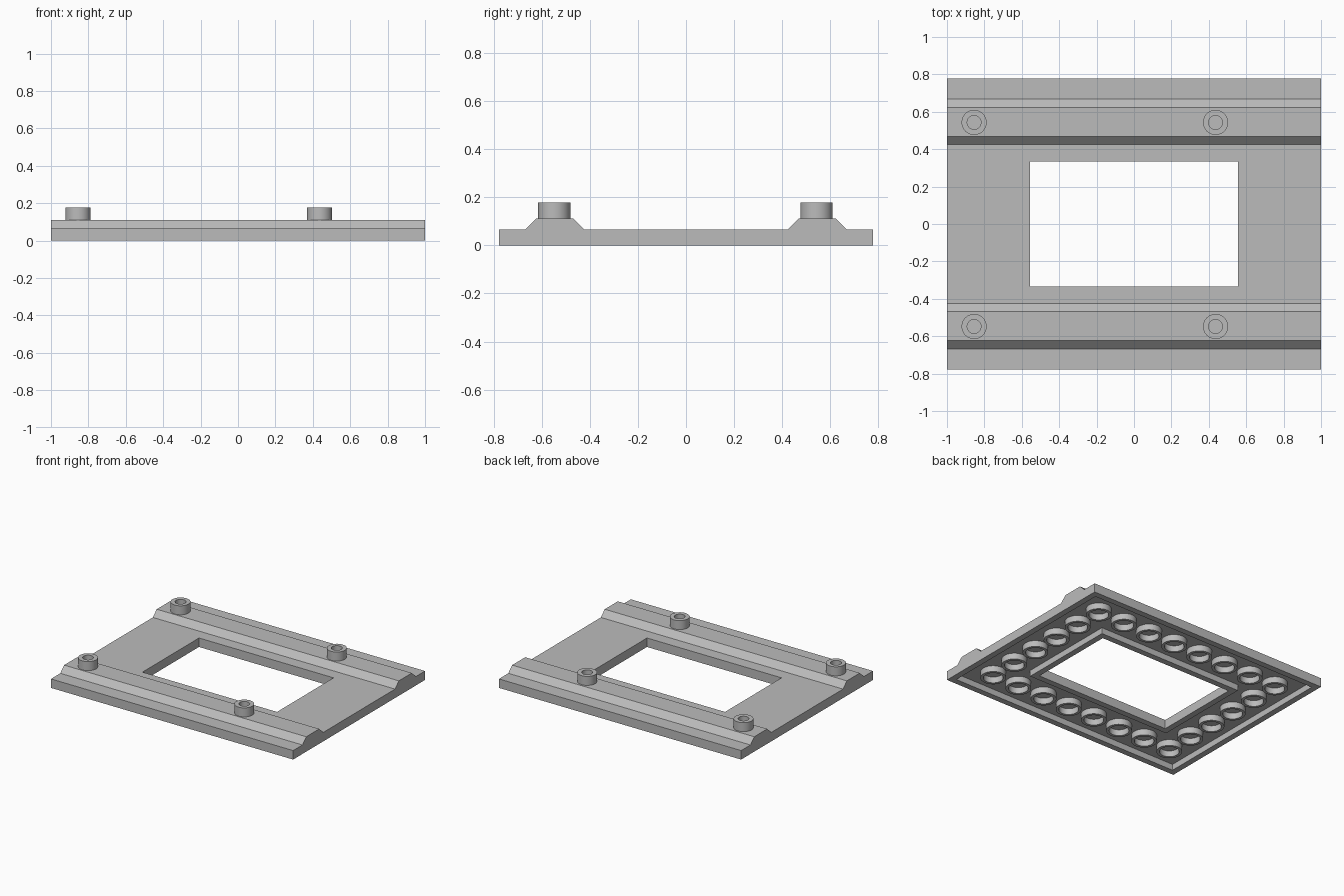
import bpy, bmesh, math

cube = bpy.data.objects.get("Cube")
if cube:
    bpy.data.objects.remove(cube, do_unlink=True)

PITCH = 2 / 9                      # grid cell of the plate
HALF_X, HALF_Y = 1.0, 3.5 * PITCH  # plate half sizes
WIN_X, WIN_Y = 2.5 * PITCH, 1.5 * PITCH
WALL = 0.045
CEILING, DECK, RIDGE = 0.045, 0.067, 0.111

grey = bpy.data.materials.new("light_grey")
grey.use_nodes = True
grey.diffuse_color = (0.5, 0.5, 0.5, 1)
grey.node_tree.nodes["Principled BSDF"].inputs["Base Color"].default_value = (0.5, 0.5, 0.5, 1)


def rect(hx, hy, z):
    return [(-hx, -hy, z), (hx, -hy, z), (hx, hy, z), (-hx, hy, z)]


def circle(r, z, n=32):
    return [(r * math.cos(2 * math.pi * i / n), r * math.sin(2 * math.pi * i / n), z)
            for i in range(n)]


def loft(name, rings, closed, smooth=False):
    """Join equal rings with quads; closed wraps last to first, otherwise cap both ends."""
    bm = bmesh.new()
    loops = [[bm.verts.new(p) for p in ring] for ring in rings]
    pairs = list(zip(loops, loops[1:]))
    if closed:
        pairs.append((loops[-1], loops[0]))
    else:
        bm.faces.new(loops[0][::-1])
        bm.faces.new(loops[-1])
    for a, b in pairs:
        for i in range(len(a)):
            j = (i + 1) % len(a)
            bm.faces.new((a[i], a[j], b[j], b[i]))
    bmesh.ops.recalc_face_normals(bm, faces=bm.faces)
    mesh = bpy.data.meshes.new(name)
    bm.to_mesh(mesh)
    bm.free()
    mesh.materials.append(grey)
    obj = bpy.data.objects.new(name, mesh)
    bpy.context.collection.objects.link(obj)
    if smooth:
        bpy.ops.object.select_all(action="DESELECT")
        obj.select_set(True)
        bpy.context.view_layer.objects.active = obj
        bpy.ops.object.shade_smooth_by_angle(angle=math.radians(35))
    return obj


def copies(source, places):
    """Put the source at the first place and linked copies at the rest."""
    source.location = (*places[0], 0)
    for x, y in places[1:]:
        obj = source.copy()
        obj.location = (x, y, 0)
        bpy.context.collection.objects.link(obj)


# Hollow plate: outer wall, deck, window wall and recessed underside in one loop
loft("base_plate", [
    rect(HALF_X, HALF_Y, 0),
    rect(HALF_X, HALF_Y, DECK),
    rect(WIN_X, WIN_Y, DECK),
    rect(WIN_X, WIN_Y, 0),
    rect(WIN_X + WALL, WIN_Y + WALL, 0),
    rect(WIN_X + WALL, WIN_Y + WALL, CEILING),
    rect(HALF_X - WALL, HALF_Y - WALL, CEILING),
    rect(HALF_X - WALL, HALF_Y - WALL, 0),
], closed=True)

# Bevelled ridges running the full width
profile = [(-0.122, DECK), (0.122, DECK), (0.077, RIDGE), (-0.077, RIDGE)]
ridge = loft("ridge", [[(x, y, z) for y, z in profile] for x in (-HALF_X, HALF_X)], closed=False)
copies(ridge, [(0, -0.546), (0, 0.546)])

# Hollow studs on the ridges
stud = loft("hollow_stud", [
    circle(0.067, RIDGE - 0.002),
    circle(0.067, 0.178),
    circle(0.037, 0.178),
    circle(0.037, RIDGE + 0.002),
], closed=False, smooth=True)
copies(stud, [(x, y) for y in (-0.548, 0.543) for x in (-0.855, 0.436)])

# Ring of tubes under the deck
tube = loft("underside_tube", [
    circle(0.087, CEILING + 0.004),
    circle(0.087, 0),
    circle(0.067, 0),
    circle(0.067, CEILING + 0.004),
], closed=True, smooth=True)
copies(tube, [((i - 3.5) * PITCH, (j - 2.5) * PITCH)
              for i in range(8) for j in range(6) if i in (0, 7) or j in (0, 5)])
